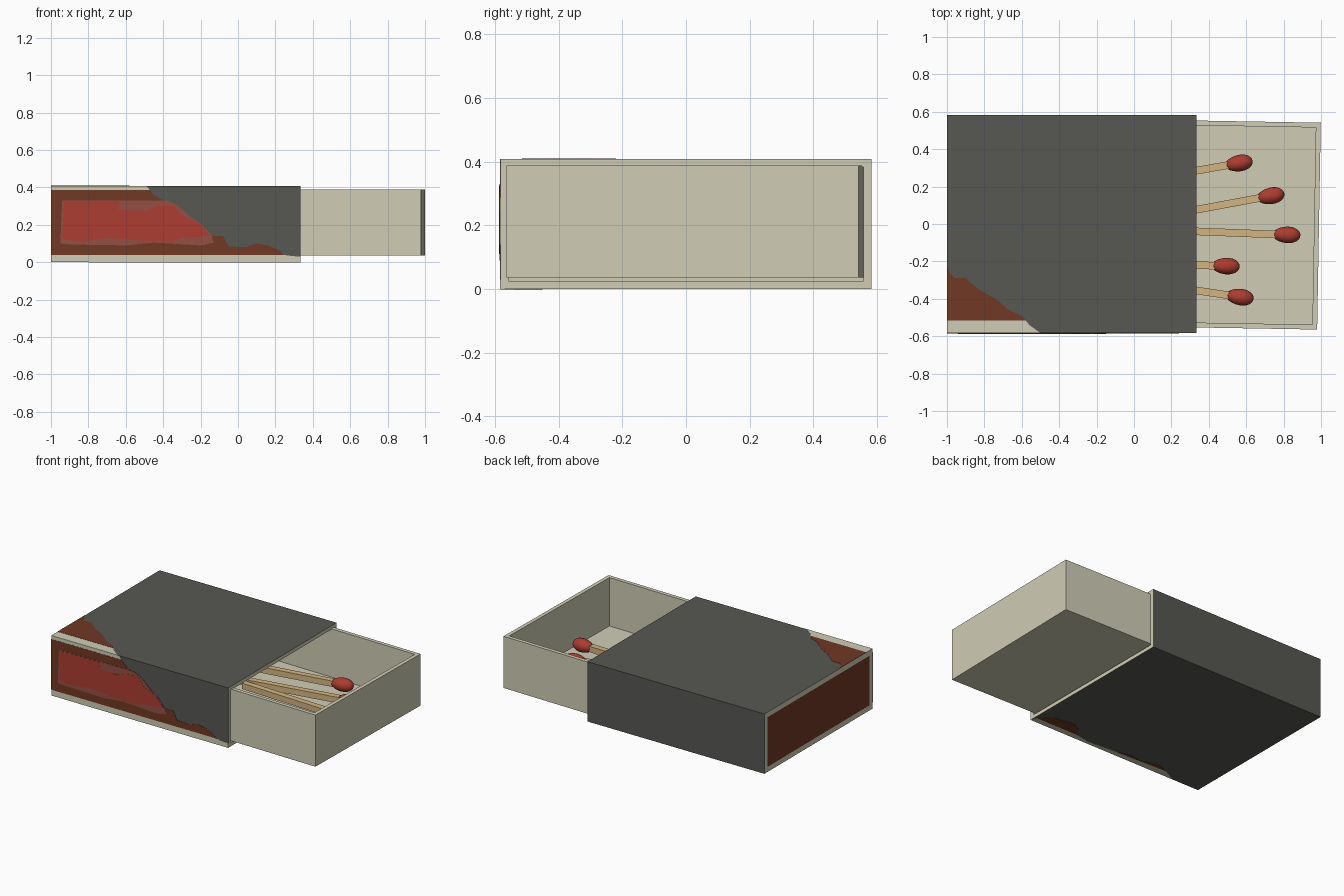
import bpy, bmesh, math
from mathutils import Vector, Matrix

cube = bpy.data.objects.get("Cube")
if cube:
    bpy.data.objects.remove(cube)


def material(name, rgb):
    mat = bpy.data.materials.new(name)
    mat.use_nodes = True
    linear = [((c / 255 + 0.055) / 1.055) ** 2.4 for c in rgb] + [1]
    mat.diffuse_color = linear
    mat.node_tree.nodes["Principled BSDF"].inputs["Base Color"].default_value = linear
    return mat


CREAM = material("cream card", (208, 205, 182))
DARK = material("charcoal paper", (87, 88, 83))
BROWN = material("rust brown", (112, 56, 35))
MUTED = material("faded red", (148, 80, 67))
RED = material("label red", (172, 61, 49))
WOOD = material("match wood", (212, 180, 128))
HEAD = material("match head red", (172, 60, 48))


def finish(bm, name, *mats):
    bmesh.ops.recalc_face_normals(bm, faces=bm.faces[:])
    mesh = bpy.data.meshes.new(name)
    bm.to_mesh(mesh)
    bm.free()
    for mat in mats:
        mesh.materials.append(mat)
    obj = bpy.data.objects.new(name, mesh)
    bpy.context.collection.objects.link(obj)
    return obj


def box(lo, hi):
    bm = bmesh.new()
    bmesh.ops.create_cube(bm, size=1)
    lo, hi = Vector(lo), Vector(hi)
    for v in bm.verts:
        v.co = (lo + hi) / 2 + v.co * (hi - lo)
    return bm


def hollow(bm, direction, wall, depth):
    """Inset the face looking along direction and push it inwards."""
    bm.normal_update()
    direction = Vector(direction)
    face = max(bm.faces, key=lambda f: f.normal.dot(direction))
    bmesh.ops.inset_individual(bm, faces=[face], thickness=wall, use_even_offset=True)
    if depth:
        face = bmesh.ops.extrude_discrete_faces(bm, faces=[face])["faces"][0]
        bmesh.ops.translate(bm, verts=face.verts[:], vec=-direction * depth)
    return face


LEFT, RIGHT, HALF, TOP = -1, 0.335, 0.583, 0.408

# Sleeve: hollow towards the tray, closed with a brown panel at the other end
bm = box((LEFT, -HALF, 0), (RIGHT, HALF, TOP))
hollow(bm, (1, 0, 0), 0.025, 1.3)
panel = hollow(bm, (-1, 0, 0), 0.035, 0)
for f in bm.faces:
    c = f.calc_center_median()
    outer = abs(c.y) > HALF - 0.001 or c.z < 0.001 or c.z > TOP - 0.001
    f.material_index = 1 if outer and abs(f.normal.x) < 0.5 else 0
panel.material_index = 2
finish(bm, "sleeve", CREAM, DARK, BROWN)

# Tray: open box pulled out at a slight angle
bm = box((-0.32, -0.553, 0.036), (0.989, 0.553, 0.388))
hollow(bm, (0, 0, 1), 0.026, 0.33)
pivot = Vector((RIGHT, 0, 0))
bmesh.ops.rotate(bm, verts=bm.verts[:], cent=pivot, matrix=Matrix.Rotation(math.radians(-1), 3, 'Z'))
finish(bm, "tray", CREAM)

# Paper plates lying on the sleeve's front, top and underside
PLANES = {
    "front": lambda u, v, d: (u, -HALF - d, v),
    "top": lambda u, v, d: (u, v, TOP + d),
    "under": lambda u, v, d: (u, v, -d),
}


def plate(name, side, outline, mat, thick):
    place = PLANES[side]
    bm = bmesh.new()
    face = bm.faces.new([bm.verts.new(place(u, v, 0)) for u, v in outline])
    lid = bmesh.ops.extrude_discrete_faces(bm, faces=[face.copy()])["faces"][0]
    bmesh.ops.translate(bm, verts=lid.verts[:],
                        vec=Vector(place(0, 0, thick)) - Vector(place(0, 0, 0)))
    bmesh.ops.remove_doubles(bm, verts=bm.verts[:], dist=1e-5)
    finish(bm, name, mat)


# Front: torn paper showing bare card, brown band and the red label
tear = [(-.45, .36), (-.38, .32), (-.33, .31), (-.28, .27), (-.25, .24), (-.19, .2),
        (-.14, .14), (-.08, .14), (-.05, .085), (.04, .08), (.1, .1), (.16, .09),
        (.23, .06), (.24, .04)]
plate("front_bare_card", "front",
      [(LEFT, 0), (LEFT, TOP), (-.49, TOP), (-.47, .385)] + tear + [(.29, .033), (RIGHT, .03), (RIGHT, 0)],
      CREAM, 0.001)
plate("front_brown_band", "front", [(LEFT, .04), (LEFT, .385), (-.47, .385)] + tear, BROWN, 0.002)
plate("label_border", "front",
      [(-.95, .1), (-.94, .33), (-.38, .33), (-.33, .31), (-.28, .27), (-.25, .24), (-.19, .2),
       (-.14, .14), (-.13, .105), (-.2, .09), (-.45, .105), (-.6, .09), (-.9, .095)], MUTED, 0.003)
plate("label_red", "front",
      [(-.94, .125), (-.93, .325), (-.63, .325), (-.64, .28), (-.5, .275), (-.42, .305),
       (-.34, .3), (-.3, .25), (-.23, .22), (-.19, .19), (-.15, .14), (-.3, .13),
       (-.36, .11), (-.5, .115), (-.7, .13), (-.85, .11)], RED, 0.004)

# Top: torn corner
corner = [(-.98, -.27), (-.96, -.29), (-.9, -.29), (-.83, -.35), (-.74, -.4), (-.67, -.46), (-.6, -.49)]
plate("top_bare_card", "top",
      [(LEFT, -HALF), (LEFT, -.22)] + corner + [(-.56, -.54), (-.5, -HALF)], CREAM, 0.001)
plate("top_brown_corner", "top", [(LEFT, -.515), (LEFT, -.22)] + corner + [(-.58, -.515)], BROWN, 0.002)

# Underside: worn patches along the front edge
plate("under_bare_edge", "under",
      [(RIGHT, -HALF), (.32, -.54), (0, -.54), (-.1, -.56), (-.3, -.545), (-.7, -.53), (-.8, -HALF)],
      CREAM, 0.001)
plate("under_brown_patch", "under",
      [(.31, -.54), (.24, -.47), (.1, -.45), (.04, -.48), (0, -.54)], BROWN, 0.002)
plate("under_brown_chip", "under",
      [(-.33, -.545), (-.4, -.52), (-.5, -.535), (-.62, -.5), (-.7, -.53)], BROWN, 0.002)

# Matches: square sticks with rounded heads, as head x, head y and heading in degrees
matches = [(.56, .325, 10), (.73, .15, 10.5), (.815, -.058, -2.2), (.49, -.225, -2), (.565, -.39, -8.5)]
for i, (x, y, angle) in enumerate(matches, 1):
    turn = Matrix.Translation((x, y, 0.145)) @ Matrix.Rotation(math.radians(angle), 4, 'Z')
    stick = finish(box((-0.75, -0.02, -0.02), (0, 0.02, 0.02)), f"match_stick_{i}", WOOD)
    stick.matrix_world = turn
    bm = bmesh.new()
    bmesh.ops.create_uvsphere(bm, u_segments=20, v_segments=12, radius=1,
                              matrix=Matrix.Rotation(math.pi / 2, 4, 'Y'))
    for v in bm.verts:
        swell = 0.044 * (1 + 0.12 * v.co.x)
        v.co = (v.co.x * 0.075, v.co.y * swell, v.co.z * swell)
    for f in bm.faces:
        f.smooth = True
    finish(bm, f"match_head_{i}", HEAD).matrix_world = turn
